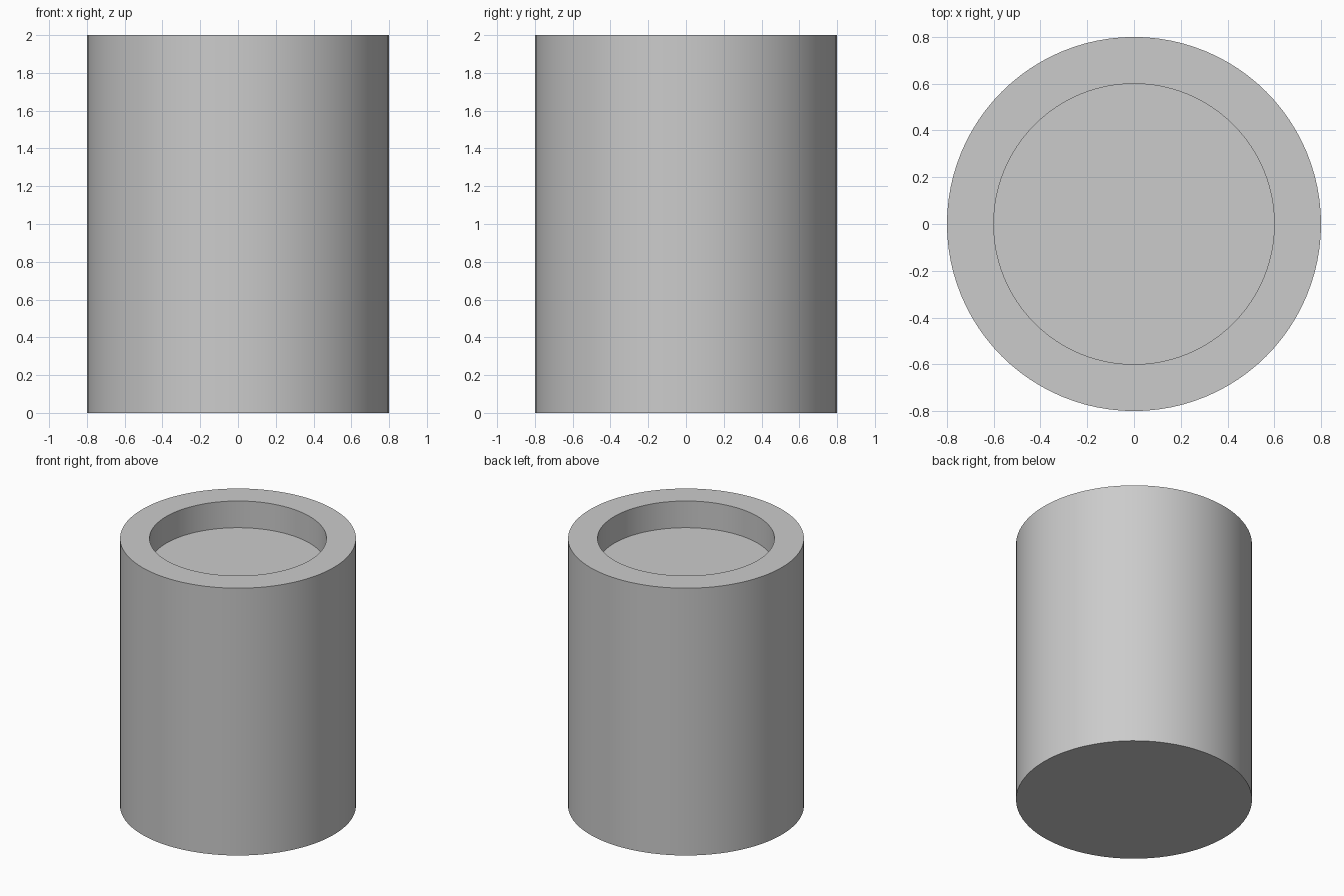
import bpy, bmesh, math

if "Cube" in bpy.data.objects:
    bpy.data.objects.remove(bpy.data.objects["Cube"])

SEGMENTS = 96
OUTER_R, INNER_R = 0.8, 0.6
HEIGHT, FLOOR_Z = 2.0, 1.8

bm = bmesh.new()

# Solid cylinder body standing on the ground
def ring(radius, z):
    return [bm.verts.new((radius * math.cos(2 * math.pi * i / SEGMENTS),
                          radius * math.sin(2 * math.pi * i / SEGMENTS), z))
            for i in range(SEGMENTS)]

# Profile rings: base, outer rim, inner rim, recess floor
rings = [ring(OUTER_R, 0), ring(OUTER_R, HEIGHT),
         ring(INNER_R, HEIGHT), ring(INNER_R, FLOOR_Z)]
for low, high in zip(rings, rings[1:]):
    for i in range(SEGMENTS):
        j = (i + 1) % SEGMENTS
        bm.faces.new((low[i], low[j], high[j], high[i]))

# Flat base and recess floor
bm.faces.new(rings[0][::-1])
bm.faces.new(rings[-1])
bmesh.ops.recalc_face_normals(bm, faces=bm.faces)

mesh = bpy.data.meshes.new("recessed_cylinder")
bm.to_mesh(mesh)
bm.free()
body = bpy.data.objects.new("recessed_cylinder", mesh)
bpy.context.collection.objects.link(body)

# Smooth round walls, crisp rims
bpy.context.view_layer.objects.active = body
body.select_set(True)
bpy.ops.object.shade_smooth_by_angle(angle=math.radians(30))
